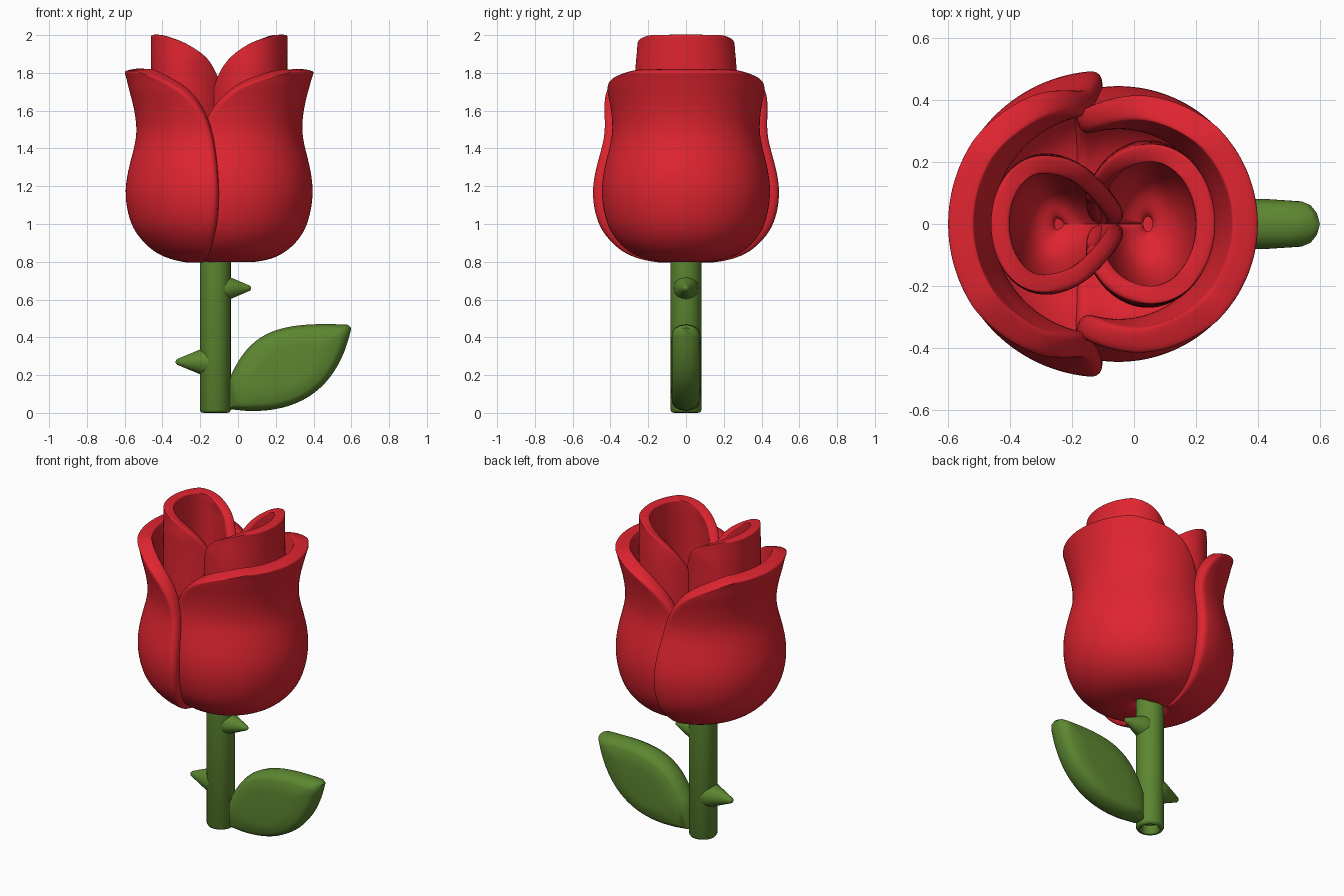
import bpy
import math
from mathutils import Vector, Matrix
from mathutils.geometry import interpolate_bezier

if "Cube" in bpy.data.objects:
    bpy.data.objects.remove(bpy.data.objects["Cube"])


def material(name, rgb):
    m = bpy.data.materials.new(name)
    m.diffuse_color = (*rgb, 1)
    m.use_nodes = True
    m.node_tree.nodes["Principled BSDF"].inputs["Base Color"].default_value = m.diffuse_color
    return m


RED = material("petal red", (0.74, 0.018, 0.03))
GREEN = material("leaf green", (0.108, 0.242, 0.03))


def make(name, verts, faces, mat, angle=None):
    me = bpy.data.meshes.new(name)
    me.from_pydata(verts, [], faces)
    me.materials.append(mat)
    me.update()
    ob = bpy.data.objects.new(name, me)
    bpy.context.collection.objects.link(ob)
    me.polygons.foreach_set("use_smooth", [True] * len(me.polygons))
    if angle:
        bpy.ops.object.select_all(action='DESELECT')
        bpy.context.view_layer.objects.active = ob
        ob.select_set(True)
        bpy.ops.object.shade_smooth_by_angle(angle=math.radians(angle))
    return ob


def petal(name, side, cx, rx, ry, taper, rows, thick, n=28):
    """Curved shell facing +x (side=1) or -x (side=-1).
    Each row is (height, scale, x where the petal's free edge lies)."""
    verts, faces = [], []
    for z, k, xe in rows:
        c = side * (xe - cx) / (rx * k)
        amax = math.acos(max(-1, min(1, c)))
        for i in range(n + 1):
            a = amax * (2 * i / n - 1)
            pinch = max(0, math.cos(a / 2)) ** taper
            verts.append((cx + side * rx * k * math.cos(a),
                          side * ry * k * math.sin(a) * pinch, z))
    w = n + 1
    for j in range(len(rows) - 1):
        for i in range(n):
            p = j * w + i
            faces.append((p, p + 1, p + w + 1, p + w))
    ob = make(name, verts, faces, RED)
    s = ob.modifiers.new("thickness", 'SOLIDIFY')
    s.thickness, s.offset = thick, -1
    s = ob.modifiers.new("round", 'SUBSURF')
    s.levels = s.render_levels = 2
    return ob


def lathe(name, profile, mat, matrix, n=32, angle=50):
    """Revolve (radius, height) points about z, then place with a matrix."""
    verts, faces = [], []
    for r, z in profile:
        for i in range(n):
            a = 2 * math.pi * i / n
            verts.append(matrix @ Vector((r * math.cos(a), r * math.sin(a), z)))
    for j in range(len(profile) - 1):
        for i in range(n):
            k = (i + 1) % n
            faces.append((j * n + i, j * n + k, (j + 1) * n + k, (j + 1) * n + i))
    faces.append(tuple(reversed(range(n))))
    faces.append(tuple(range((len(profile) - 1) * n, len(profile) * n)))
    return make(name, verts, faces, mat, angle)


# Outer petals: the left one wraps around the right one
petal("outer_petal_right", 1, -0.05, 1, 1, 0, [
    (.795, .03, -.2), (.797, .15, -.2), (.82, .25, -.2), (.87, .33, -.2),
    (.95, .40, -.2), (1.05, .435, -.2), (1.18, .453, -.2), (1.32, .43, -.2),
    (1.46, .388, -.2), (1.57, .393, -.18), (1.66, .41, -.1), (1.73, .43, 0),
    (1.77, .44, .12), (1.797, .45, .24), (1.812, .452, .3)], .085)
petal("outer_petal_left", -1, -0.1, 1, 1, 0, [
    (.79, .1, -.18), (.797, .2, -.17), (.83, .31, -.15), (.88, .38, -.135),
    (.96, .45, -.115), (1.05, .485, -.105), (1.18, .503, -.1), (1.32, .475, -.11),
    (1.46, .433, -.13), (1.57, .443, -.17), (1.65, .46, -.23), (1.72, .48, -.31),
    (1.77, .49, -.42), (1.80, .50, -.5), (1.812, .502, -.54)], .085)

# Inner petals: an open roll on the right, a pinched roll on the left
petal("inner_petal_right", 1, 0.045, .217, .272, 0, [
    (.95, .1, -.165), (.97, .45, -.165), (1.05, .75, -.165), (1.2, .93, -.165),
    (1.4, 1, -.165), (1.55, 1, -.165), (1.65, 1, -.158), (1.75, 1, -.135),
    (1.87, 1, -.08), (1.96, 1, .05), (1.99, 1, .15), (2.003, 1, .2)], .062)
petal("inner_petal_left", -1, -0.24, .222, .267, .5, [
    (.95, .1, -.025), (.97, .45, -.025), (1.05, .75, -.025), (1.2, .93, -.025),
    (1.4, 1, -.025), (1.55, 1, -.03), (1.7, 1, -.06), (1.84, 1, -.12),
    (1.9, 1, -.17), (1.965, 1, -.28), (1.99, 1, -.36), (2.003, 1, -.41)], .06)

# Stem with a small hollow at the foot
lathe("stem", [(.03, .05), (.045, .05), (.05, .01), (.06, 0), (.075, .003),
               (.082, .015), (.082, .86), (.02, .86)],
      GREEN, Matrix.Translation((-.12, 0, 0)))

# Thorns: blunt cones pointing sideways
for name, x, z, side, r, length in (("upper_thorn", -.06, .66, 1, .065, .13),
                                    ("lower_thorn", -.175, .27, -1, .075, .155)):
    m = Matrix.Translation((x, 0, z)) @ Matrix.Rotation(side * math.pi / 2, 4, 'Y')
    lathe(name, [(r, -.02), (r, 0), (r * .8, length * .25), (r * .33, length * .8),
                 (r * .2, length * .95), (r * .06, length)], GREEN, m, 24)

# Leaf: pillowed slab built from shrinking copies of its outline
V = lambda x, z: Vector((x, 0, z))
top = interpolate_bezier(V(-.05, .17), V(.06, .43), V(.2, .485), V(.58, .467), 20)
low = interpolate_bezier(V(.6, .45), V(.54, .17), V(.37, 0), V(.05, .01), 20)
outline = top + low + [V(-.05, .02)]
centre = V(.27, .24)
rings = [(.5, -.08), (.82, -.073), (.91, -.06), (.97, -.035), (1, 0),
         (.97, .035), (.91, .06), (.82, .073), (.5, .08)]
n = len(outline)
verts = [centre + (p - centre) * s + Vector((0, y, 0)) for s, y in rings for p in outline]
faces = [(j * n + i, j * n + (i + 1) % n, (j + 1) * n + (i + 1) % n, (j + 1) * n + i)
         for j in range(len(rings) - 1) for i in range(n)]
faces.append(tuple(reversed(range(n))))
faces.append(tuple(range((len(rings) - 1) * n, len(rings) * n)))
leaf = make("leaf", verts, faces, GREEN, 50)
leaf.data.flip_normals()
